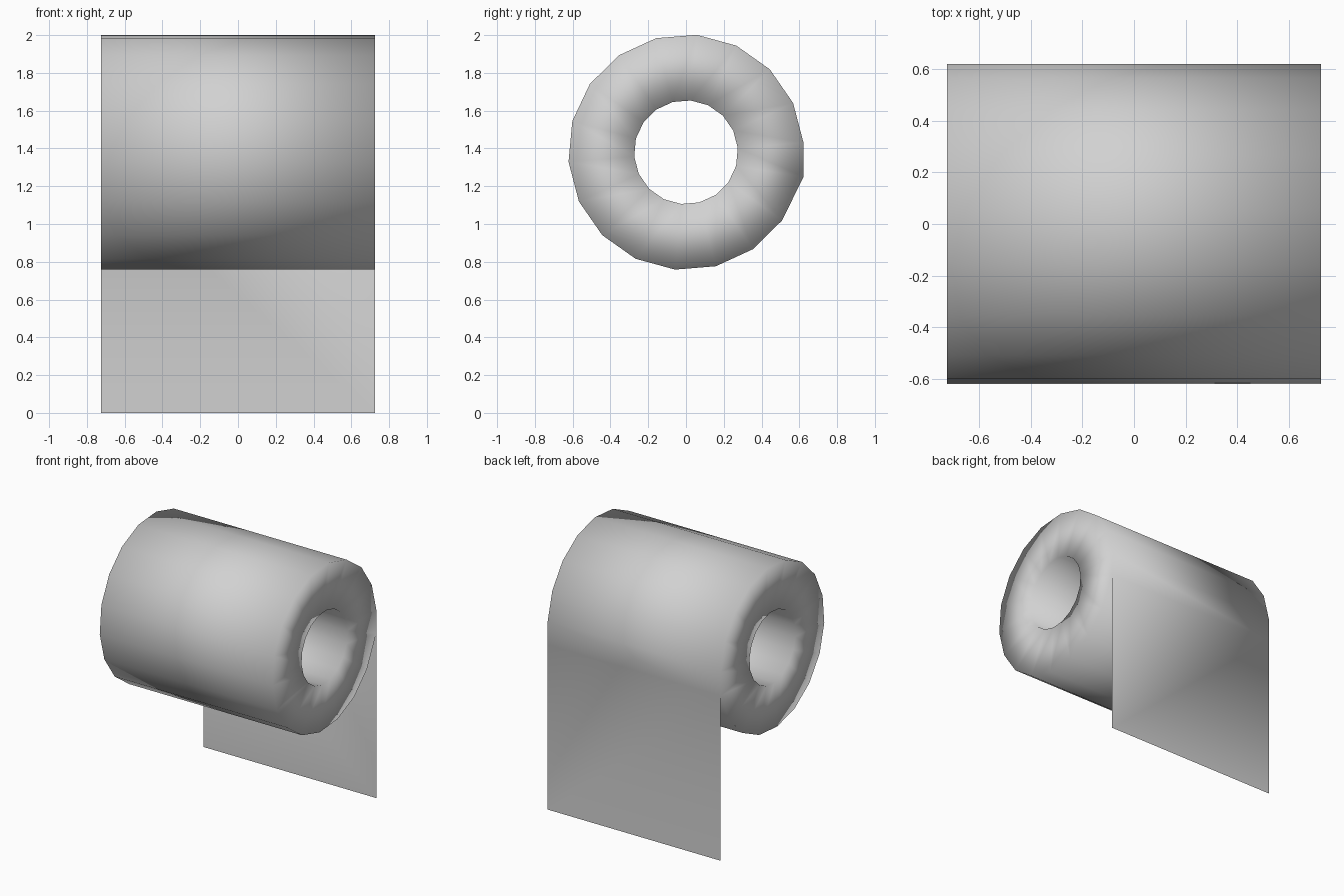
import bpy
import bmesh
import math

cube = bpy.data.objects.get("Cube")
if cube:
    bpy.data.objects.remove(cube, do_unlink=True)

SIDES = 18
HALF = 0.725
CENTRE_Z = 1.38
OUTER, INNER = 0.624, 0.275
START = math.radians(4.7)

# Plain grey paper
paper = bpy.data.materials.new("grey_paper")
paper.use_nodes = True
colour = (0.64, 0.64, 0.64, 1)
paper.diffuse_color = colour
paper.node_tree.nodes["Principled BSDF"].inputs["Base Color"].default_value = colour

bm = bmesh.new()


def ring(radius, x):
    """One circle of vertices around the roll's axis."""
    verts = []
    for i in range(SIDES):
        a = START + math.tau * i / SIDES
        verts.append(bm.verts.new((x, radius * math.cos(a), CENTRE_Z + radius * math.sin(a))))
    return verts


# Hollow roll: outer wall, end, core and other end share their vertices
loops = [ring(OUTER, -HALF), ring(OUTER, HALF), ring(INNER, HALF), ring(INNER, -HALF)]

# The paper leaves the roll vertically at the back
leave = [loops[0][-1], loops[1][-1]]
for v in leave:
    v.co.y, v.co.z = 0.622, 1.25

for k in range(4):
    a, b = loops[k], loops[(k + 1) % 4]
    for i in range(SIDES):
        j = (i + 1) % SIDES
        bm.faces.new((a[i], b[i], b[j], a[j]))
bmesh.ops.recalc_face_normals(bm, faces=bm.faces)

# Hanging sheet, a single flat layer facing backwards
low = [bm.verts.new((v.co.x, v.co.y, 0)) for v in leave]
bm.faces.new((leave[0], leave[1], low[1], low[0]))

for f in bm.faces:
    f.smooth = True

mesh = bpy.data.meshes.new("paper_roll")
bm.to_mesh(mesh)
bm.free()
mesh.materials.append(paper)
roll = bpy.data.objects.new("paper_roll", mesh)
bpy.context.collection.objects.link(roll)
